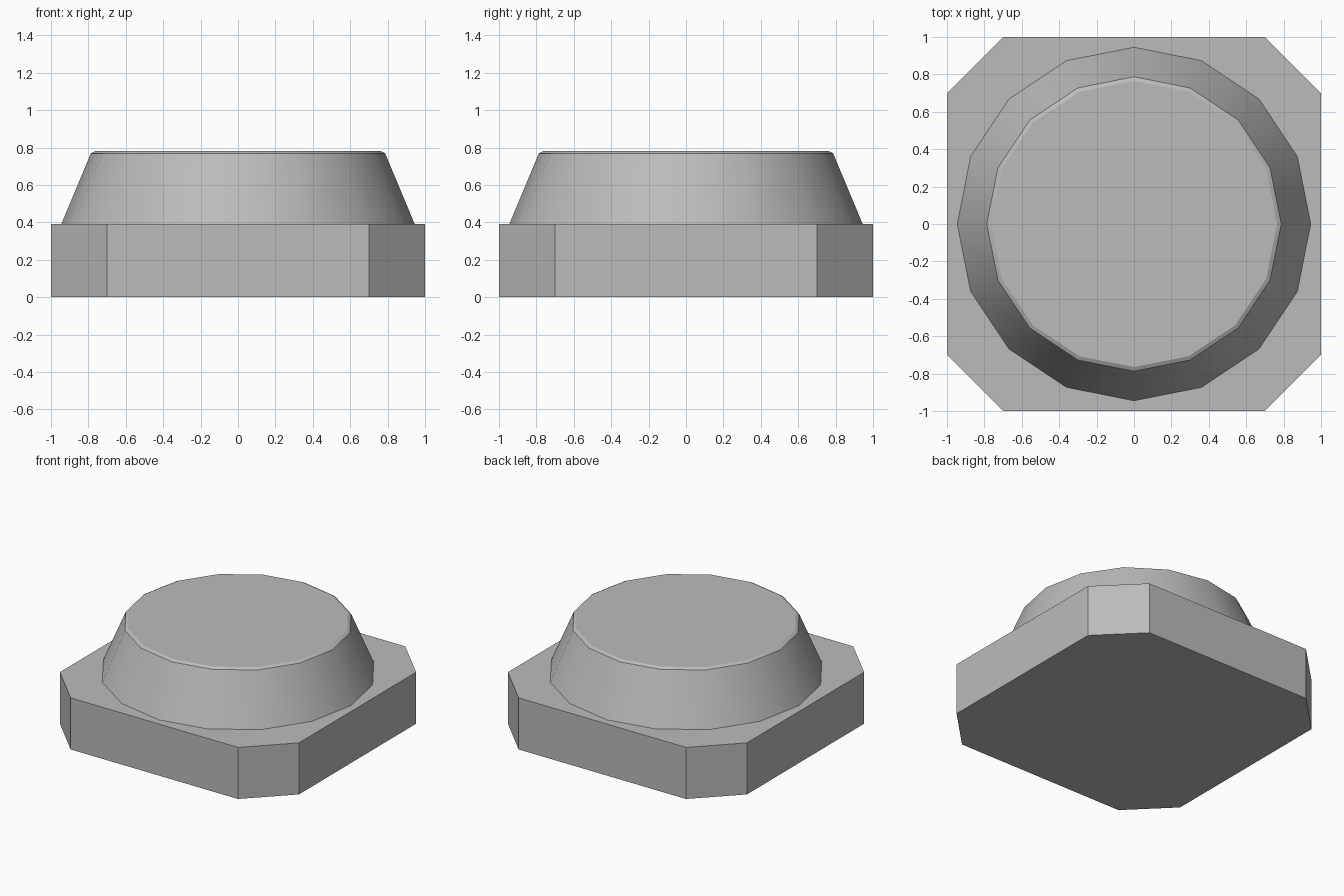
import bpy
import bmesh
from math import cos, sin, pi, radians

cube = bpy.data.objects.get("Cube")
if cube:
    bpy.data.objects.remove(cube, do_unlink=True)

grey = bpy.data.materials.new("plain_grey")
grey.use_nodes = True
colour = (0.5, 0.5, 0.5, 1)
grey.diffuse_color = colour
grey.node_tree.nodes["Principled BSDF"].inputs["Base Color"].default_value = colour


def stack(name, rings):
    """Solid made by joining equal-count rings of points, bottom to top."""
    bm = bmesh.new()
    loops = [[bm.verts.new(p) for p in ring] for ring in rings]
    n = len(loops[0])
    for low, high in zip(loops, loops[1:]):
        for i in range(n):
            j = (i + 1) % n
            bm.faces.new((low[i], low[j], high[j], high[i]))
    bm.faces.new(loops[0][::-1])
    bm.faces.new(loops[-1])
    bmesh.ops.recalc_face_normals(bm, faces=bm.faces)
    mesh = bpy.data.meshes.new(name)
    bm.to_mesh(mesh)
    bm.free()
    mesh.materials.append(grey)
    obj = bpy.data.objects.new(name, mesh)
    bpy.context.collection.objects.link(obj)
    return obj


def circle(radius, z, sides=16):
    return [(radius * cos(2 * pi * i / sides), radius * sin(2 * pi * i / sides), z)
            for i in range(sides)]


# Square base with chamfered corners
half, cut, base_top = 1.0, 0.7, 0.39
outline = []
x1, y1, x2, y2 = half, -cut, half, cut
for quarter in range(4):
    outline += [(x1, y1), (x2, y2)]
    x1, y1, x2, y2 = -y1, x1, -y2, x2
stack("base_block", [[(x, y, z) for x, y in outline] for z in (0, base_top)])

# Tapered round cap with a narrow bevelled rim
cap = stack("tapered_cap", [circle(r, z) for r, z in
                            ((0.945, base_top), (0.787, 0.768), (0.765, 0.78))])
bpy.ops.object.select_all(action='DESELECT')
cap.select_set(True)
bpy.context.view_layer.objects.active = cap
bpy.ops.object.shade_smooth_by_angle(angle=radians(25))
